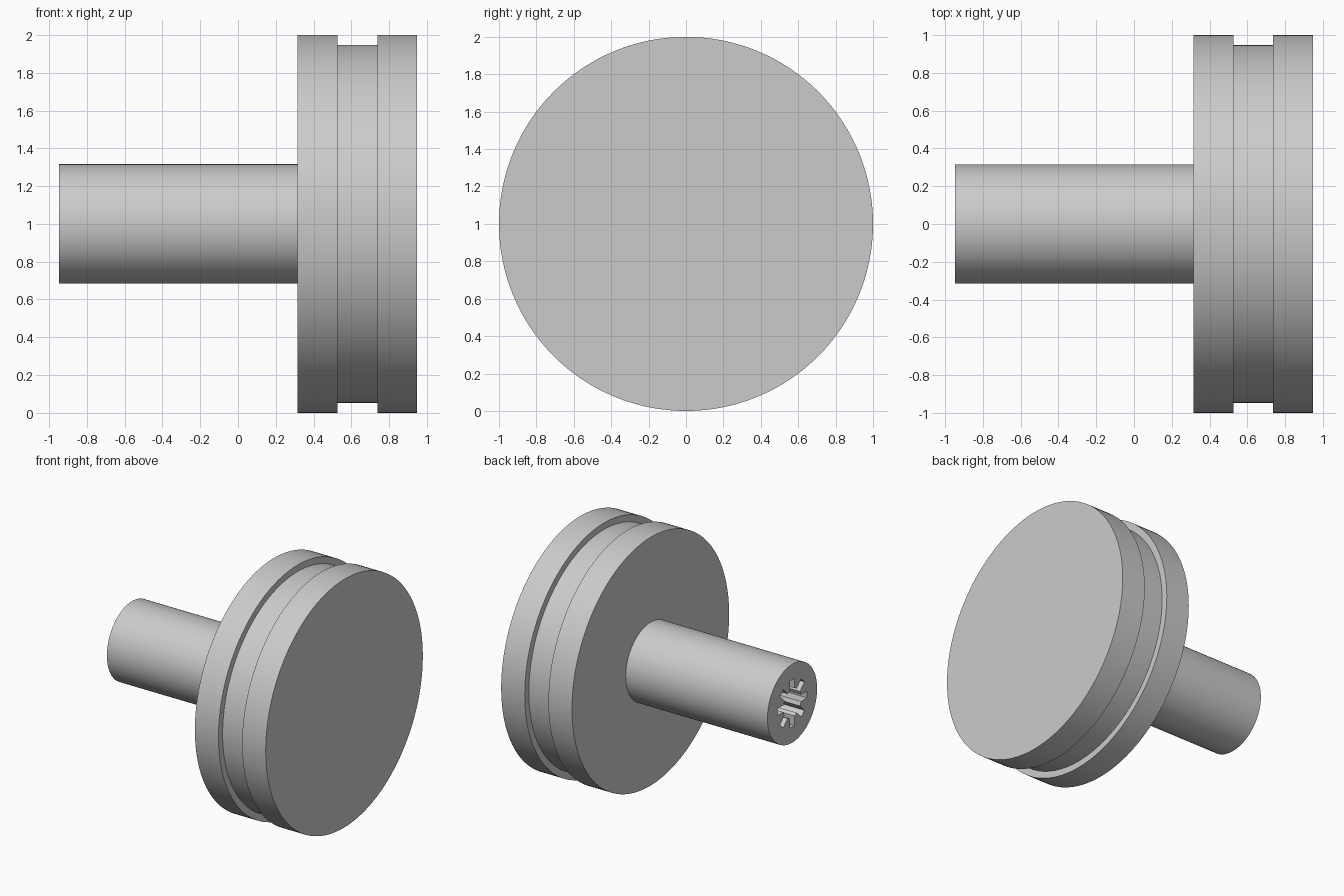
import bpy, bmesh, math
from mathutils import Matrix, Vector

cube = bpy.data.objects.get("Cube")
if cube:
    bpy.data.objects.remove(cube, do_unlink=True)

AXIS_Z = 1.0       # height of the shared axis
END = 0.947        # half length along x

grey = bpy.data.materials.new("plain grey")
grey.use_nodes = True
grey.diffuse_color = (0.6, 0.6, 0.6, 1)
grey.node_tree.nodes["Principled BSDF"].inputs["Base Color"].default_value = (0.6, 0.6, 0.6, 1)


def make_object(name, bm):
    bmesh.ops.recalc_face_normals(bm, faces=bm.faces)
    mesh = bpy.data.meshes.new(name)
    bm.to_mesh(mesh)
    bm.free()
    mesh.materials.append(grey)
    obj = bpy.data.objects.new(name, mesh)
    bpy.context.collection.objects.link(obj)
    return obj


def lathe(name, profile, sides):
    """Turn (x, radius) points around the x axis and cap both ends."""
    bm = bmesh.new()
    rings = []
    for x, r in profile:
        angles = [2 * math.pi * i / sides for i in range(sides)]
        rings.append([bm.verts.new((x, r * math.cos(a), AXIS_Z + r * math.sin(a))) for a in angles])
    for a, b in zip(rings, rings[1:]):
        for i in range(sides):
            j = (i + 1) % sides
            bm.faces.new((a[i], a[j], b[j], b[i]))
    bm.faces.new(rings[0])
    bm.faces.new(rings[-1])
    return make_object(name, bm)


def spline_cutter(core, outer, half_width, slots, x0, x1):
    """Prism with evenly spaced square slots around a round core."""
    bm = bmesh.new()
    root = math.sqrt(core ** 2 - half_width ** 2)
    verts = []
    for k in range(slots):
        turn = Matrix.Rotation(2 * math.pi * k / slots, 3, 'X')
        for r, w in ((root, -1), (outer, -1), (outer, 1), (root, 1)):
            p = turn @ Vector((0, r, w * half_width))
            verts.append(bm.verts.new((x0, p.y, AXIS_Z + p.z)))
    face = bm.faces.new(verts)
    out = bmesh.ops.extrude_face_region(bm, geom=[face])
    moved = [v for v in out["geom"] if isinstance(v, bmesh.types.BMVert)]
    bmesh.ops.translate(bm, verts=moved, vec=(x1 - x0, 0, 0))
    return make_object("socket_cutter", bm)


# Grooved wheel
wheel = lathe("grooved_wheel", [(0.316, 1), (0.526, 1), (0.526, 0.947),
                                (0.737, 0.947), (0.737, 1), (END, 1)], 128)

# Shaft with a splined socket in its free end
shaft = lathe("shaft", [(-END, 0.316), (0.33, 0.316)], 96)
cutter = spline_cutter(0.115, 0.19, 0.028, 8, -END - 0.1, -END + 0.6)
cutter.hide_render = True
cut = shaft.modifiers.new("socket", 'BOOLEAN')
cut.operation = 'DIFFERENCE'
cut.solver = 'EXACT'
cut.object = cutter
bpy.context.view_layer.objects.active = shaft
bpy.ops.object.modifier_apply(modifier=cut.name)
bpy.data.objects.remove(cutter, do_unlink=True)

# Smooth the round walls, keep the rims crisp
bpy.ops.object.select_all(action='DESELECT')
for obj in (wheel, shaft):
    obj.select_set(True)
bpy.context.view_layer.objects.active = wheel
bpy.ops.object.shade_smooth_by_angle(angle=math.radians(30))
